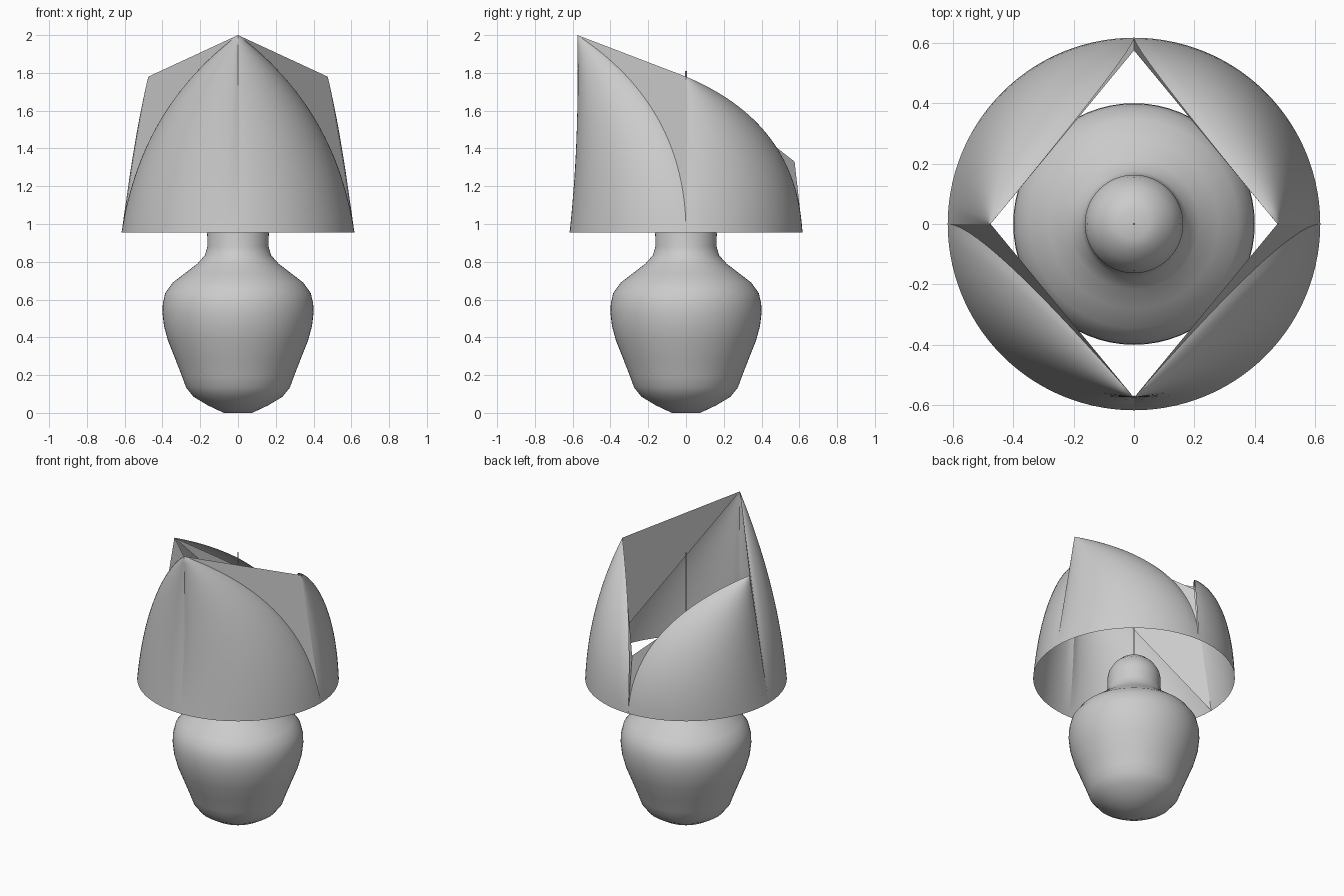
import bpy, bmesh, math
from mathutils import Vector as V

if "Cube" in bpy.data.objects:
    bpy.data.objects.remove(bpy.data.objects["Cube"])

grey = bpy.data.materials.new("light_grey")
grey.diffuse_color = (0.6, 0.6, 0.6, 1)
grey.use_nodes = True
grey.node_tree.nodes["Principled BSDF"].inputs["Base Color"].default_value = grey.diffuse_color


def finish(name, bm, smooth=True):
    me = bpy.data.meshes.new(name)
    bm.to_mesh(me)
    bm.free()
    me.materials.append(grey)
    ob = bpy.data.objects.new(name, me)
    bpy.context.collection.objects.link(ob)
    if smooth:
        bpy.ops.object.select_all(action='DESELECT')
        ob.select_set(True)
        bpy.context.view_layer.objects.active = ob
        bpy.ops.object.shade_smooth_by_angle(angle=math.radians(40))
    return ob


def lathe(name, profile, n=64):
    bm = bmesh.new()
    vs = [bm.verts.new((r, 0, z)) for r, z in profile]
    es = [bm.edges.new(p) for p in zip(vs, vs[1:])]
    bmesh.ops.spin(bm, geom=vs + es, cent=(0, 0, 0), axis=(0, 0, 1),
                   angle=math.tau, steps=n)
    bmesh.ops.remove_doubles(bm, verts=bm.verts, dist=1e-4)
    bmesh.ops.recalc_face_normals(bm, faces=bm.faces)
    return finish(name, bm)


# Vase-shaped base with a domed neck
lathe("vase_base", [(0, 0), (.075, 0), (.16, .04), (.235, .085), (.275, .135),
                    (.295, .19), (.33, .28), (.37, .38), (.392, .46), (.4, .53),
                    (.398, .58), (.385, .635), (.345, .69), (.28, .74),
                    (.215, .79), (.175, .835), (.162, .88), (.163, .95),
                    (.155, .99), (.125, 1.04), (.085, 1.075), (.05, 1.09), (0, 1.09)])
# Thin central rod
lathe("rod", [(0, 1.08), (.004, 1.08), (.004, 1.81), (0, 1.81)], 8)

R, ZB = .617, .955


def shade_panel(name, high, low, a0, a1, c0, c1):
    """Bulged fan from the high corner to the rim arc; c = (radius, z) of the bend."""
    nu, nv = 28, 24
    bm = bmesh.new()
    tip = bm.verts.new(high)
    cols = []
    for i in range(nu + 1):
        u = i / nu
        a = a0 + (a1 - a0) * u
        r = c0[0] + (c1[0] - c0[0]) * u + .045 * math.sqrt(max(0, math.sin(math.pi * u)))
        z = c0[1] + (c1[1] - c0[1]) * u
        d = V((math.cos(a), math.sin(a), 0))
        c, e = d * r + V((0, 0, z)), d * R + V((0, 0, ZB))
        cols.append([tip] + [bm.verts.new(V(high) * (1 - t) ** 2 + c * 2 * t * (1 - t) + e * t * t)
                             for t in (j / nv for j in range(1, nv + 1))])
    for p, q in zip(cols, cols[1:]):
        bm.faces.new((tip, p[1], q[1]))
        for j in range(1, nv):
            bm.faces.new((p[j], p[j + 1], q[j + 1], q[j]))
    bmesh.ops.recalc_face_normals(bm, faces=bm.faces)
    # make the faces point away from the axis
    if sum(f.normal.dot(f.calc_center_median() * V((1, 1, 0)).length) for f in bm.faces) < 0:
        bmesh.ops.reverse_faces(bm, faces=bm.faces)
    finish(name, bm)
    # flat triangle filling the panel below its lower corner
    bm = bmesh.new()
    foot = (R * math.cos(a1), R * math.sin(a1), ZB)
    f = bm.faces.new([bm.verts.new(p) for p in (high, low, foot)])
    f.normal_update()
    if f.normal.dot(f.calc_center_median() * V((1, 1, 0)).length) < 0:
        f.normal_flip()
    finish(name + "_flat", bm, False)


# Four shade panels: two tall at the front, two low at the back
H = math.pi / 2
for s, side in ((1, "right"), (-1, "left")):
    side_a = 0 if s > 0 else math.pi
    corner = (.475 * s, 0, 1.78)
    shade_panel("shade_front_" + side, (0, -.575, 2), corner,
                -H, -H + s * H, (.55, 1.45), (.503, 1.62))
    shade_panel("shade_back_" + side, corner, (0, .575, 1.33),
                side_a, side_a + s * H, (.54, 1.4), (.575, 1.54))
